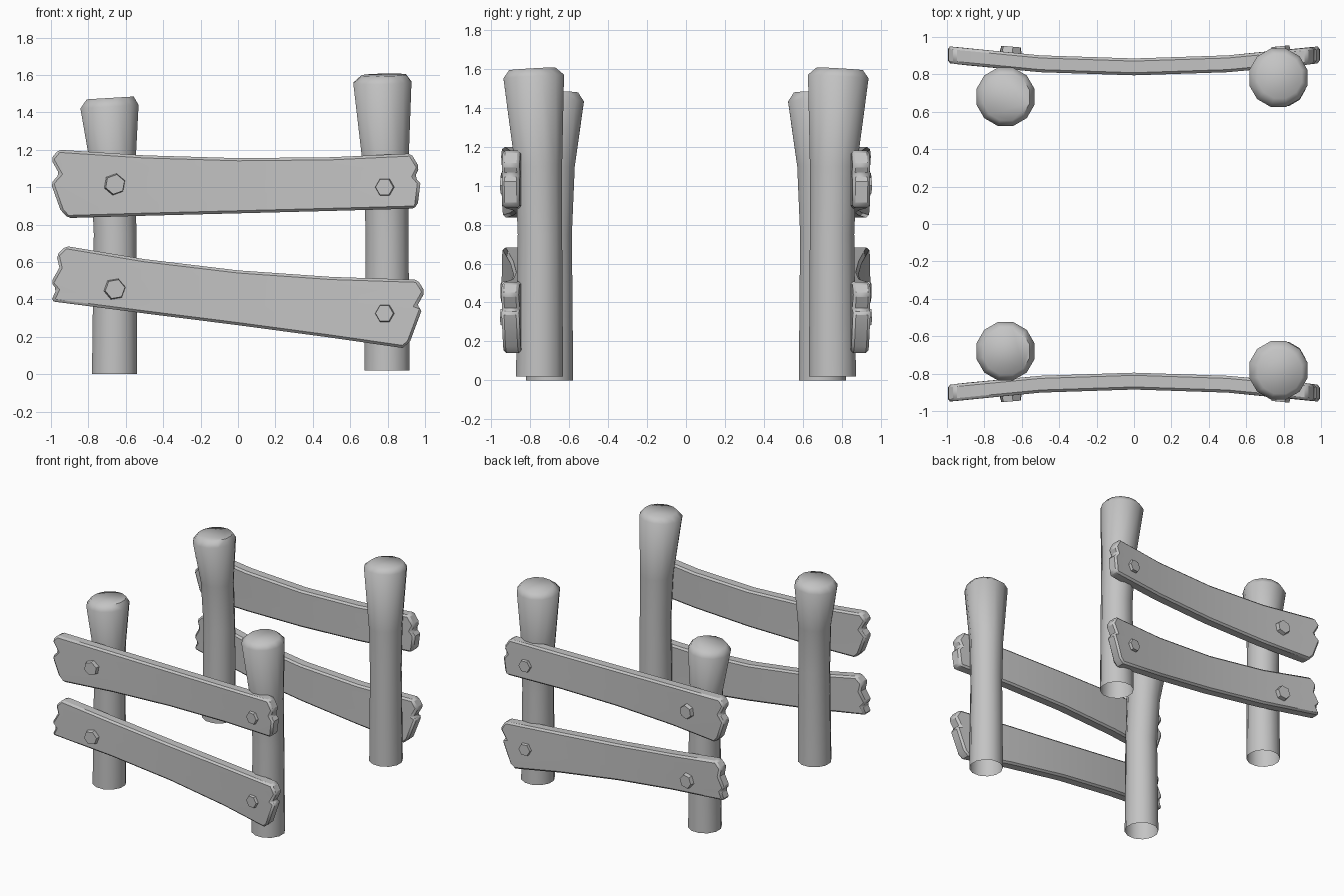
import bpy, bmesh, math
from mathutils import Matrix, Vector

cube = bpy.data.objects.get("Cube")
if cube:
    bpy.data.objects.remove(cube, do_unlink=True)

GREY = (0.55, 0.55, 0.55, 1)
mat = bpy.data.materials.new("plain grey")
mat.use_nodes = True
mat.diffuse_color = GREY
mat.node_tree.nodes["Principled BSDF"].inputs["Base Color"].default_value = GREY


def finish(name, bm, angle, bevel=0):
    """Turn a back-side part into an object mirrored to the front side."""
    bmesh.ops.recalc_face_normals(bm, faces=bm.faces)
    mesh = bpy.data.meshes.new(name)
    bm.to_mesh(mesh)
    bm.free()
    mesh.materials.append(mat)
    obj = bpy.data.objects.new(name, mesh)
    bpy.context.collection.objects.link(obj)
    bpy.ops.object.select_all(action='DESELECT')
    obj.select_set(True)
    bpy.context.view_layer.objects.active = obj
    bpy.ops.object.shade_smooth_by_angle(angle=math.radians(angle))
    if bevel:
        mod = obj.modifiers.new("worn edges", 'BEVEL')
        mod.width = bevel
        mod.segments = 1
        mod.limit_method = 'ANGLE'
        mod.angle_limit = math.radians(50)
    mirror = obj.modifiers.new("both sides", 'MIRROR')
    mirror.use_axis = (False, True, False)
    return obj


def post(name, rings, tilt, sides=12):
    """Flared log with a tilted, chamfered top and an open foot."""
    bm = bmesh.new()
    loops = []
    for i, (z, cx, cy, r) in enumerate(rings):
        loop = []
        for k in range(sides):
            a = math.tau * (k + 0.5) / sides
            dx, dy = r * math.cos(a), r * math.sin(a)
            dz = tilt[0] * dx + tilt[1] * dy if i >= len(rings) - 2 else 0
            loop.append(bm.verts.new((cx + dx, cy + dy, z + dz)))
        loops.append(loop)
    for low, high in zip(loops, loops[1:]):
        for k in range(sides):
            n = (k + 1) % sides
            bm.faces.new((low[k], low[n], high[n], high[k]))
    bm.faces.new(loops[-1])
    finish(name, bm, 62)


def bow(x):
    """Depth of the bowed plank's middle."""
    return 0.84 + 0.066 * x * x


def plank(name, left, middle, right, half=0.045):
    """Bowed board with ragged ends; each column runs from top to bottom."""
    rows = len(left)
    columns = [left]
    for x, top, bottom in middle:
        columns.append([(x, top + (bottom - top) * i / (rows - 1)) for i in range(rows)])
    columns.append(right)
    bm = bmesh.new()
    loops = []
    for col in columns:
        outer = [bm.verts.new((x, bow(x) + half, z)) for x, z in col]
        inner = [bm.verts.new((x, bow(x) - half, z)) for x, z in col]
        loops.append(outer + inner[::-1])
    count = 2 * rows
    for a, b in zip(loops, loops[1:]):
        for k in range(count):
            n = (k + 1) % count
            bm.faces.new((a[k], a[n], b[n], b[k]))
    # ragged end grain
    for loop in (loops[0], loops[-1]):
        for i in range(rows - 1):
            bm.faces.new((loop[i], loop[i + 1], loop[count - 2 - i], loop[count - 1 - i]))
    finish(name, bm, 40, 0.014)


def bolt(name, x, z, radius, turn, height):
    """Hexagonal bolt head set square to the board."""
    bm = bmesh.new()
    normal = Vector((-0.132 * x, 1, 0)).normalized()
    centre = Vector((x, bow(x) + 0.045, z)) + normal * (height / 2 - 0.01)
    place = (Matrix.Translation(centre) @ normal.to_track_quat('Z', 'Y').to_matrix().to_4x4()
             @ Matrix.Rotation(math.radians(turn), 4, 'Z'))
    bmesh.ops.create_cone(bm, cap_ends=True, segments=6, radius1=radius,
                          radius2=radius * 0.85, depth=height + 0.02, matrix=place)
    finish(name, bm, 30)


# Posts: height, centre x, centre y, radius
post("right_post", [(0, -0.66, 0.70, 0.125), (0.75, -0.657, 0.70, 0.118),
                    (1.1, -0.668, 0.69, 0.123), (1.43, -0.687, 0.68, 0.161),
                    (1.477, -0.683, 0.68, 0.13)], (0.06, 0))
post("left_post", [(0.02, 0.797, 0.752, 0.125), (0.75, 0.797, 0.75, 0.118),
                   (1.1, 0.79, 0.757, 0.125), (1.56, 0.772, 0.782, 0.161),
                   (1.6, 0.78, 0.79, 0.122)], (0.02, -0.06))

# Planks
plank("upper_plank",
      [(-0.96, 1.20), (-1.0, 1.15), (-0.955, 1.07), (-1.0, 1.02), (-0.95, 0.88), (-0.91, 0.835)],
      [(-0.5, 1.17, 0.847), (0, 1.155, 0.86), (0.5, 1.16, 0.873)],
      [(0.925, 1.18), (0.97, 1.105), (0.945, 1.055), (0.975, 1.02), (0.96, 0.90), (0.93, 0.885)])
plank("lower_plank",
      [(-0.92, 0.685), (-0.97, 0.635), (-0.955, 0.57), (-1.0, 0.49), (-0.97, 0.455), (-1.0, 0.39)],
      [(-0.5, 0.615, 0.325), (0, 0.555, 0.262), (0.5, 0.52, 0.195)],
      [(0.96, 0.505), (1.0, 0.44), (0.955, 0.36), (0.985, 0.35), (0.92, 0.175), (0.88, 0.14)])

# Bolts
bolt("upper_right_bolt", -0.66, 1.015, 0.063, 10, 0.035)
bolt("lower_right_bolt", -0.66, 0.455, 0.063, 20, 0.035)
bolt("upper_left_bolt", 0.785, 1.0, 0.056, 30, 0.025)
bolt("lower_left_bolt", 0.785, 0.325, 0.056, 30, 0.025)
